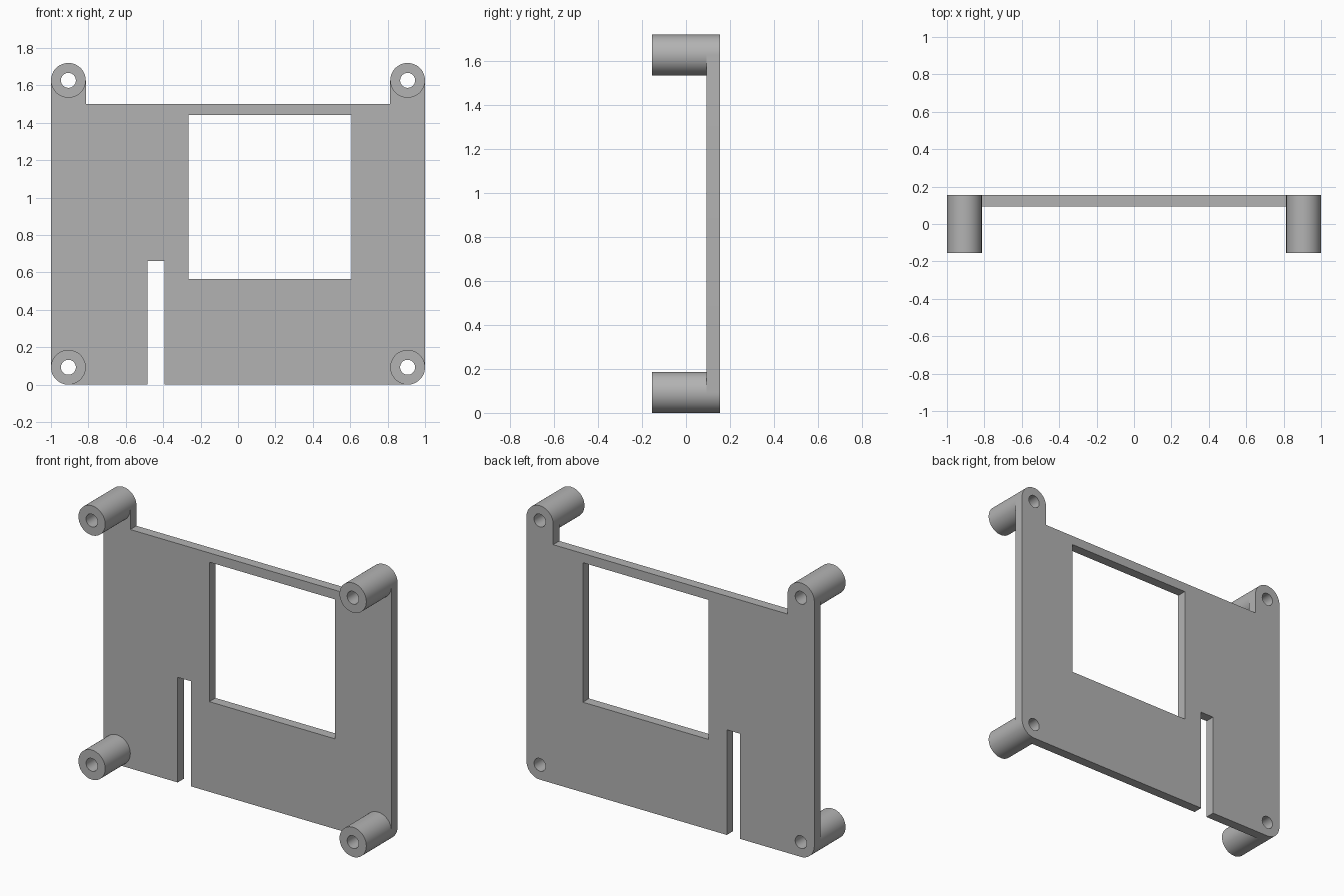
import bpy
from math import cos, sin, radians

cube = bpy.data.objects.get("Cube")
if cube:
    bpy.data.objects.remove(cube, do_unlink=True)

R, HOLE = 0.093, 0.04            # standoff and screw hole radii
CX, LOW, HIGH = 0.907, 0.093, 1.627   # standoff centres
FRONT, PLATE, BACK = -0.155, 0.094, 0.155
EDGE = 1.5                       # top edge of the plate

grey = bpy.data.materials.new("grey plastic")
grey.use_nodes = True
colour = (0.45, 0.45, 0.45, 1)
grey.diffuse_color = colour
grey.node_tree.nodes["Principled BSDF"].inputs["Base Color"].default_value = colour


def arc(cx, cz, r, start, end, steps):
    angles = [radians(start + (end - start) * i / steps) for i in range(steps + 1)]
    return [(cx + r * cos(a), cz + r * sin(a)) for a in angles]


def circle(cx, cz, r):
    return arc(cx, cz, r, 0, 360, 48)[:-1]


def extrude_loops(name, loops, y0, y1):
    """Fill the first loop, leave the others open, and extrude from y0 to y1."""
    curve = bpy.data.curves.new(name, "CURVE")
    curve.dimensions = "2D"
    curve.fill_mode = "BOTH"
    curve.extrude = (y1 - y0) / 2
    for loop in loops:
        spline = curve.splines.new("POLY")
        spline.points.add(len(loop) - 1)
        for point, (x, z) in zip(spline.points, loop):
            point.co = (x, z, 0, 1)
        spline.use_cyclic_u = True
    obj = bpy.data.objects.new(name, curve)
    bpy.context.collection.objects.link(obj)
    obj.location.y = (y0 + y1) / 2
    obj.rotation_euler.x = radians(90)
    bpy.ops.object.select_all(action="DESELECT")
    obj.select_set(True)
    bpy.context.view_layer.objects.active = obj
    bpy.ops.object.convert(target="MESH")
    obj = bpy.context.object
    # Weld the caps to the walls
    bpy.ops.object.mode_set(mode="EDIT")
    bpy.ops.mesh.select_all(action="SELECT")
    bpy.ops.mesh.remove_doubles(threshold=0.0005)
    bpy.ops.mesh.normals_make_consistent(inside=False)
    bpy.ops.object.mode_set(mode="OBJECT")
    obj.data.materials.clear()
    obj.data.materials.append(grey)
    bpy.ops.object.shade_smooth_by_angle(angle=radians(30))
    return obj


# Plate: rounded corners, raised ears at the top, cable slot in the bottom edge
inner = CX - R
outline = (
    arc(-CX, LOW, R, 180, 270, 12)
    + [(-0.485, 0), (-0.485, 0.66), (-0.392, 0.66), (-0.392, 0)]
    + arc(CX, LOW, R, 270, 360, 12)
    + arc(CX, HIGH, R, 0, 180, 24)
    + [(inner, EDGE), (-inner, EDGE)]
    + arc(-CX, HIGH, R, 0, 180, 24)
)
window = [(-0.265, 0.566), (0.608, 0.566), (0.608, 1.442), (-0.265, 1.442)]
centres = [(x, z) for x in (-CX, CX) for z in (LOW, HIGH)]
holes = [circle(x, z, HOLE) for x, z in centres]
extrude_loops("plate", [outline, window] + holes, PLATE, BACK)

# Standoffs: hollow tubes in front of each corner
for x, z in centres:
    name = ("upper" if z > 1 else "lower") + ("_left" if x > 0 else "_right") + "_standoff"
    extrude_loops(name, [circle(x, z, R), circle(x, z, HOLE)], FRONT, PLATE)
